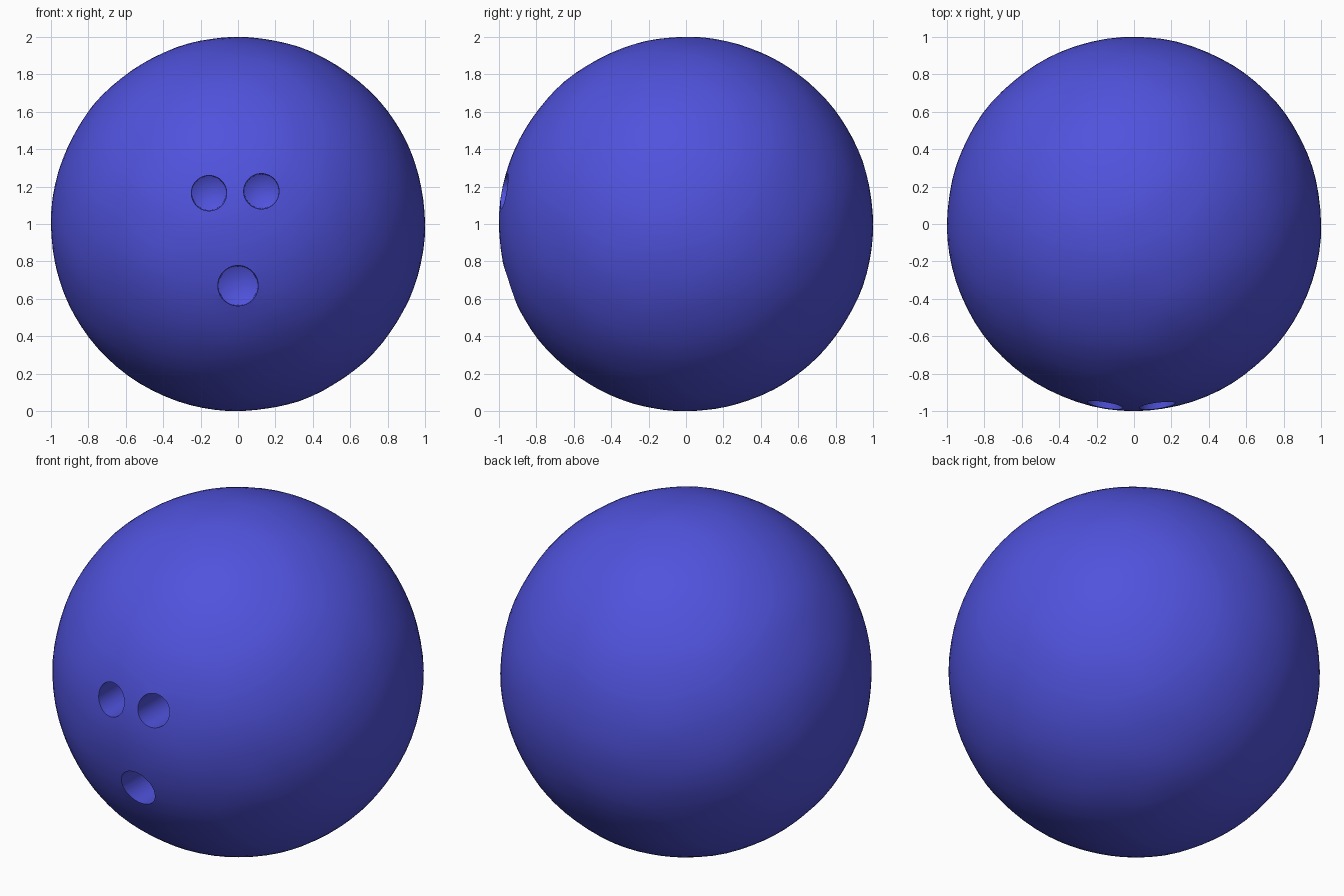
import bpy, bmesh, math
from mathutils import Vector, noise

if "Cube" in bpy.data.objects:
    bpy.data.objects.remove(bpy.data.objects["Cube"])

blue = bpy.data.materials.new("blue")
blue.diffuse_color = (0.08, 0.085, 0.72, 1)
blue.use_nodes = True
blue.node_tree.nodes["Principled BSDF"].inputs["Base Color"].default_value = blue.diffuse_color


def make_object(name, bm):
    mesh = bpy.data.meshes.new(name)
    bm.to_mesh(mesh)
    bm.free()
    mesh.materials.append(blue)
    obj = bpy.data.objects.new(name, mesh)
    bpy.context.collection.objects.link(obj)
    return obj


# Ball: a sphere with a very slight unevenness
bm = bmesh.new()
bmesh.ops.create_icosphere(bm, subdivisions=5, radius=1)
for v in bm.verts:
    v.co *= 1 + 0.004 * noise.noise(v.co * 4)
    v.co.z += 1
ball = make_object("ball", bm)


# Drill: a round bar along y with a shallow conical tip
def drill(name, x, z, radius, depth):
    sides = 48
    bm = bmesh.new()
    front = -math.sqrt(1 - x * x - (z - 1) ** 2)
    rings = []
    for y, r in ((-1.3, radius), (front + depth, radius * 0.93)):
        rings.append([bm.verts.new((x + r * math.cos(2 * math.pi * i / sides), y,
                                    z + r * math.sin(2 * math.pi * i / sides)))
                      for i in range(sides)])
    tip = bm.verts.new((x, front + depth + 0.05, z))
    bm.faces.new(rings[0])
    for i in range(sides):
        j = (i + 1) % sides
        bm.faces.new((rings[0][i], rings[0][j], rings[1][j], rings[1][i]))
        bm.faces.new((rings[1][i], rings[1][j], tip))
    bmesh.ops.recalc_face_normals(bm, faces=bm.faces)
    cutter = make_object(name, bm)
    cutter.hide_render = True
    return cutter


# Two finger holes and a larger thumb hole
cutters = [drill("finger_hole_left", -0.155, 1.165, 0.098, 0.36),
           drill("finger_hole_right", 0.125, 1.175, 0.098, 0.36),
           drill("thumb_hole", 0.0, 0.67, 0.112, 0.36)]
for c in cutters:
    mod = ball.modifiers.new(c.name, 'BOOLEAN')
    mod.operation = 'DIFFERENCE'
    mod.solver = 'EXACT'
    mod.object = c

# Bake the cuts, then smooth while keeping the rims sharp
bpy.context.view_layer.update()
cut = bpy.data.meshes.new_from_object(ball.evaluated_get(bpy.context.evaluated_depsgraph_get()))
ball.modifiers.clear()
ball.data = cut
for c in cutters:
    bpy.data.objects.remove(c)
bpy.ops.object.select_all(action='DESELECT')
ball.select_set(True)
bpy.context.view_layer.objects.active = ball
bpy.ops.object.shade_smooth_by_angle(angle=math.radians(35))
